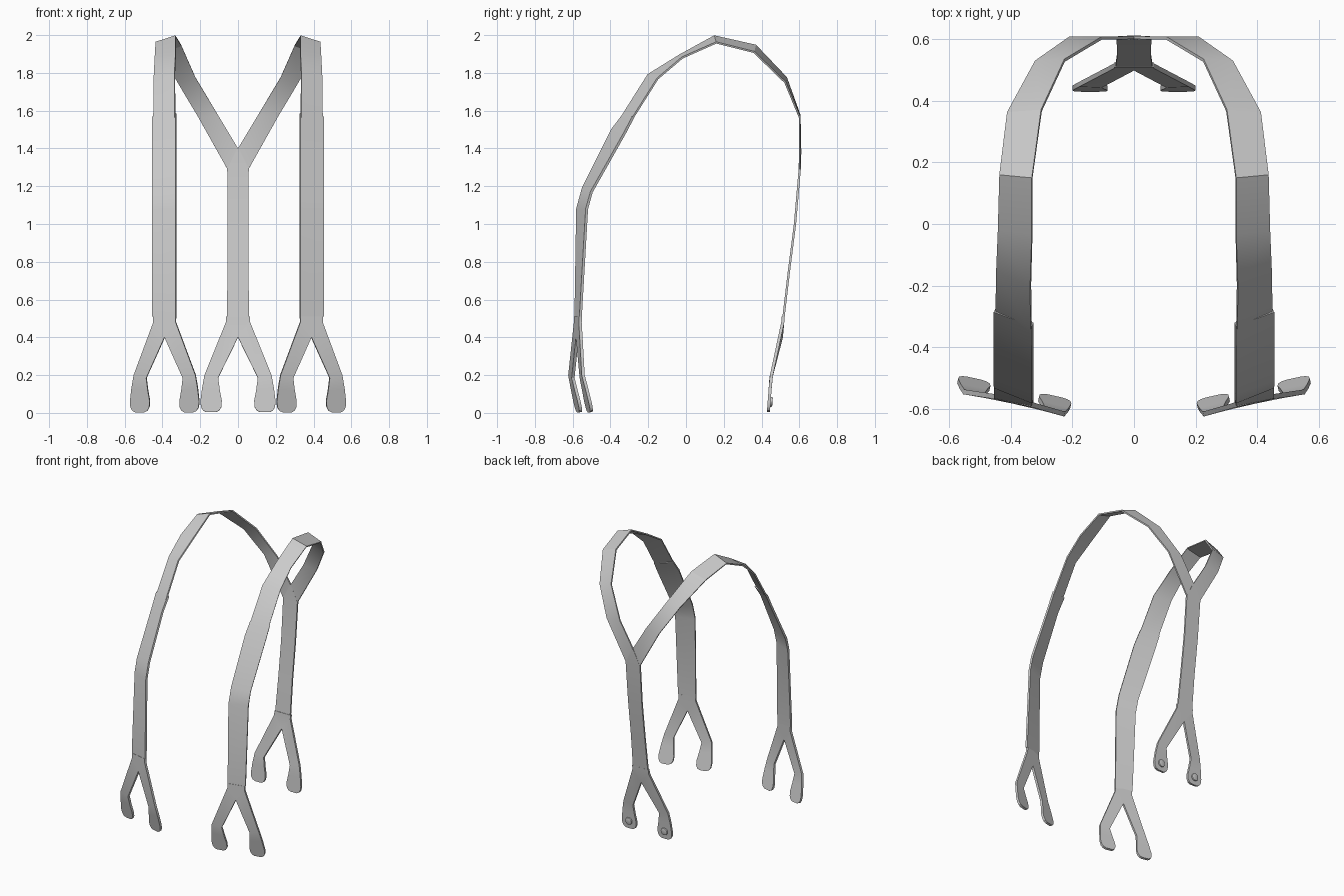
import bpy, bmesh, math

if "Cube" in bpy.data.objects:
    bpy.data.objects.remove(bpy.data.objects["Cube"])


def finish(obj, thickness=0, mirror=False):
    """Thicken a sheet, mirror it across x = 0 and shade it."""
    if thickness:
        m = obj.modifiers.new("thickness", 'SOLIDIFY')
        m.thickness, m.offset = thickness, 0
    if mirror:
        obj.modifiers.new("mirror", 'MIRROR').use_mirror_merge = False
    bpy.ops.object.select_all(action='DESELECT')
    obj.select_set(True)
    bpy.context.view_layer.objects.active = obj
    bpy.ops.object.convert(target='MESH')
    bpy.ops.object.shade_smooth_by_angle(angle=math.radians(30))


def ribbon(name, strips, thickness, mirror=False):
    """Each strip is a list of (left point, right point) rows."""
    bm = bmesh.new()
    for rows in strips:
        vs = [(bm.verts.new(a), bm.verts.new(b)) for a, b in rows]
        for (a, b), (c, d) in zip(vs, vs[1:]):
            bm.faces.new((a, b, d, c))
    bmesh.ops.remove_doubles(bm, verts=bm.verts, dist=0.0005)
    bmesh.ops.recalc_face_normals(bm, faces=bm.faces)
    mesh = bpy.data.meshes.new(name)
    bm.to_mesh(mesh)
    bm.free()
    obj = bpy.data.objects.new(name, mesh)
    bpy.context.collection.objects.link(obj)
    finish(obj, thickness, mirror)
    return obj


def interp(table, z):
    """Depth at height z from a table of (z, y), highest first."""
    for (z0, y0), (z1, y1) in zip(table, table[1:]):
        if z >= z1:
            return y0 + (y1 - y0) * (z - z0) / (z1 - z0)
    return table[-1][1]


# Half of a forked leather end: (outer x, z, inner x, z)
FORK = [(0.060, 0.51, 0.0, 0.51), (0.060, 0.48, 0.0, 0.40),
        (0.166, 0.20, 0.098, 0.185), (0.178, 0.13, 0.090, 0.12),
        (0.186, 0.06, 0.080, 0.065), (0.183, 0.03, 0.082, 0.032),
        (0.172, 0.012, 0.092, 0.013), (0.155, 0.004, 0.108, 0.004)]


def fork(name, cx, profile, slope, spread, mirror):
    def pt(x, z, s):
        dx = s * x * spread
        return (cx + dx, interp(profile, z) + slope * dx, z)
    strips = [[(pt(xo, zo, s), pt(xi, zi, s)) for xo, zo, xi, zi in FORK]
              for s in (-1, 1)]
    return ribbon(name, strips, 0.016, mirror)


# Front straps below the adjuster seam: (inner edge, outer edge)
lower = [((0.328, -0.584, 0.50), (0.452, -0.558, 0.51)),
         ((0.328, -0.575, 1.08), (0.452, -0.525, 1.08)),
         ((0.328, -0.545, 1.19), (0.452, -0.500, 1.17)),
         ((0.328, -0.390, 1.50), (0.452, -0.325, 1.48)),
         ((0.328, -0.325, 1.585), (0.452, -0.280, 1.565))]
ribbon("front_strap", [lower], 0.014, True)

# Shoulder straps from the seam over the top to the back junction
upper = [((0.333, -0.345, 1.56), (0.447, -0.295, 1.54)),
         ((0.335, -0.200, 1.79), (0.445, -0.150, 1.77)),
         ((0.330, -0.030, 1.895), (0.440, -0.020, 1.88)),
         ((0.330, 0.150, 1.994), (0.435, 0.160, 1.96)),
         ((0.300, 0.368, 1.945), (0.410, 0.360, 1.91)),
         ((0.225, 0.530, 1.775), (0.320, 0.525, 1.75)),
         ((0.105, 0.602, 1.575), (0.210, 0.602, 1.565)),
         ((0.0, 0.604, 1.40), (0.056, 0.602, 1.29))]
ribbon("shoulder_strap", [upper], 0.010, True)

# Back strap with its pointed junction patch
stem = [((-x, y, z), (x, y, z)) for x, y, z in
        ((0.004, 0.605, 1.40), (0.057, 0.602, 1.29),
         (0.055, 0.577, 1.0), (0.055, 0.545, 0.75), (0.060, 0.513, 0.48))]
ribbon("back_strap", [stem], 0.012)

# Forked ends
fork("front_fork", 0.388, [(0.51, -0.572), (0.20, -0.580), (0.0, -0.535)],
     0.22, 0.985, True)
back = [(0.51, 0.515), (0.40, 0.505), (0.19, 0.450), (0.0, 0.436)]
fork("back_fork", 0.0, back, 0.0, 1.07, False)

# Buttons on the back fork
bpy.ops.mesh.primitive_cylinder_add(
    vertices=16, radius=0.026, depth=0.014, location=(0.142, 0.451, 0.058),
    rotation=(math.radians(86), 0, 0))
button = bpy.context.object
button.name = "back_button"
bevel = button.modifiers.new("bevel", 'BEVEL')
bevel.width, bevel.segments = 0.005, 2
bpy.ops.object.transform_apply(location=True, rotation=True, scale=True)
finish(button, 0, True)
